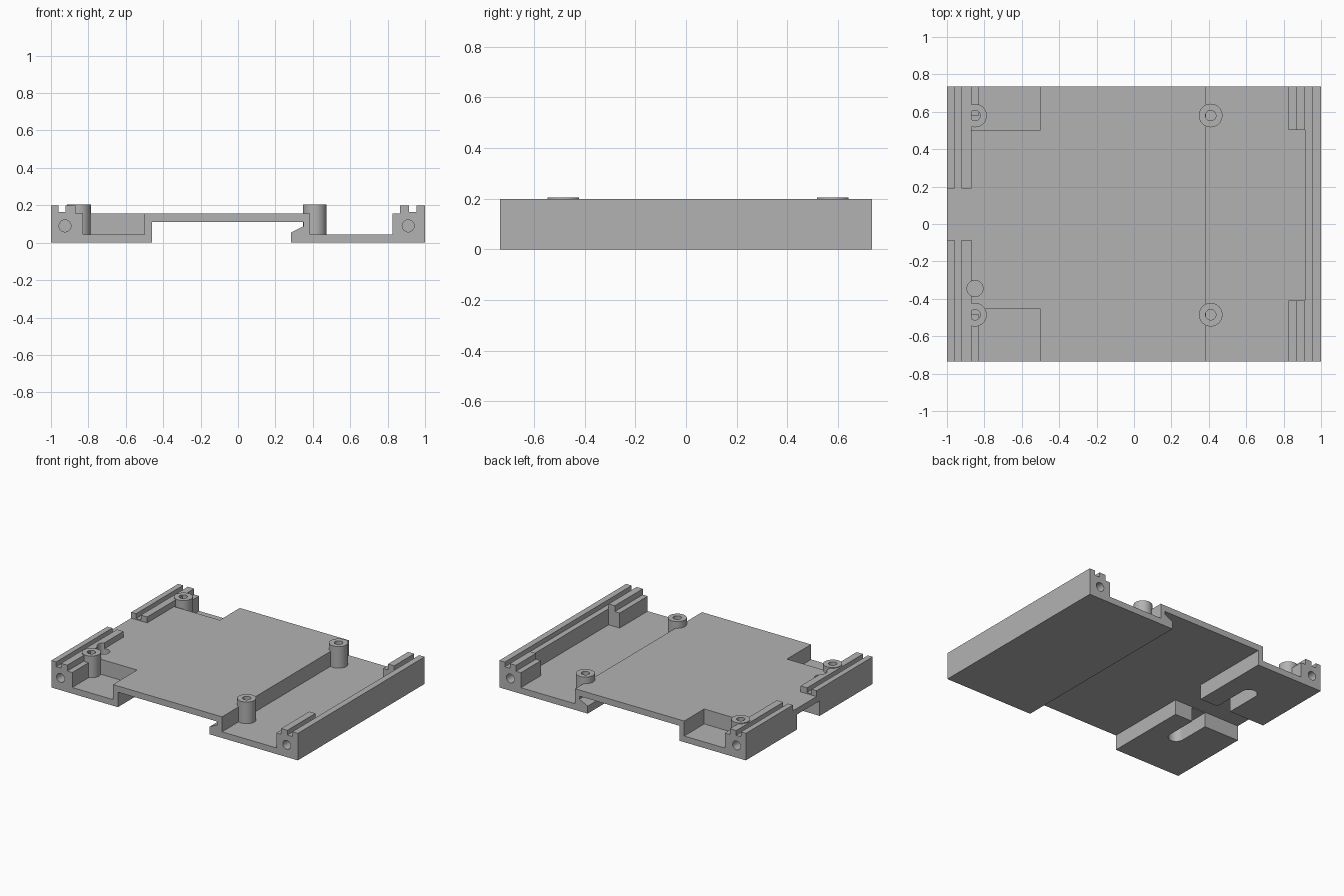
import bpy
import bmesh
import math
from mathutils import Matrix, Vector

if "Cube" in bpy.data.objects:
    bpy.data.objects.remove(bpy.data.objects["Cube"], do_unlink=True)

FRONT, BACK = -0.735, 0.735
FLOOR, UNDER, DECK, TOP = 0.045, 0.11, 0.155, 0.198
POST_TOP = 0.204

grey = bpy.data.materials.new("plain grey")
grey.use_nodes = True
tone = (0.45, 0.45, 0.45, 1)
grey.diffuse_color = tone
grey.node_tree.nodes["Principled BSDF"].inputs["Base Color"].default_value = tone


def add_object(name, bm):
    bmesh.ops.recalc_face_normals(bm, faces=bm.faces)
    mesh = bpy.data.meshes.new(name)
    bm.to_mesh(mesh)
    bm.free()
    mesh.materials.append(grey)
    obj = bpy.data.objects.new(name, mesh)
    bpy.context.collection.objects.link(obj)
    return obj


def extrude_profile(name, points):
    """Sweep an x-z outline from the front to the back."""
    bm = bmesh.new()
    face = bm.faces.new([bm.verts.new((x, FRONT, z)) for x, z in points])
    swept = bmesh.ops.extrude_face_region(bm, geom=[face])["geom"]
    moved = [v for v in swept if isinstance(v, bmesh.types.BMVert)]
    bmesh.ops.translate(bm, verts=moved, vec=(0, BACK - FRONT, 0))
    return add_object(name, bm)


def box(name, x, y, z):
    bm = bmesh.new()
    size = [b - a for a, b in (x, y, z)]
    middle = Vector([(a + b) / 2 for a, b in (x, y, z)])
    matrix = Matrix.Translation(middle) @ Matrix.Diagonal((*size, 1))
    bmesh.ops.create_cube(bm, size=1, matrix=matrix)
    return add_object(name, bm)


def cylinder(name, start, end, radius, sides=32):
    start, end = Vector(start), Vector(end)
    axis = end - start
    turn = axis.to_track_quat("Z", "Y").to_matrix().to_4x4()
    bm = bmesh.new()
    bmesh.ops.create_cone(bm, cap_ends=True, segments=sides, radius1=radius,
                          radius2=radius, depth=axis.length,
                          matrix=Matrix.Translation((start + end) / 2) @ turn)
    return add_object(name, bm)


def carve(obj, cutters):
    """Subtract the cutters, keep the result and delete the helpers."""
    for cutter in cutters:
        cutter.hide_render = True
        mod = obj.modifiers.new("cut", "BOOLEAN")
        mod.operation = "DIFFERENCE"
        mod.solver = "EXACT"
        mod.object = cutter
    graph = bpy.context.evaluated_depsgraph_get()
    result = bpy.data.meshes.new_from_object(obj.evaluated_get(graph))
    obj.modifiers.clear()
    obj.data = result
    for cutter in cutters:
        bpy.data.objects.remove(cutter, do_unlink=True)


def smooth(obj):
    bpy.ops.object.select_all(action="DESELECT")
    obj.select_set(True)
    bpy.context.view_layer.objects.active = obj
    bpy.ops.object.shade_smooth_by_angle(angle=math.radians(30))


# Tray cross-section: left rail, raised deck, undercut step, low floor, right rail
GROOVE = 0.163
outline = [
    (-1, 0), (-1, TOP), (-0.96, TOP), (-0.96, GROOVE), (-0.922, GROOVE),
    (-0.922, TOP), (-0.87, TOP), (-0.87, DECK),
    (0.385, DECK), (0.385, FLOOR), (0.825, FLOOR), (0.825, DECK),
    (0.865, DECK), (0.865, TOP), (0.915, TOP), (0.915, GROOVE),
    (0.955, GROOVE), (0.955, TOP), (1, TOP), (1, 0),
    (0.283, 0), (0.283, 0.055), (0.35, 0.088), (0.35, UNDER),
    (-0.46, UNDER), (-0.46, 0),
]
body = extrude_profile("tray_body", outline)

cuts = []
# Corner pockets, with a wider part beside each post
for inner, post_y, outer in ((-0.455, -0.485, -0.8), (0.503, 0.58, 0.8)):
    span = sorted((inner, outer))
    cuts.append(box("pocket_cut", (-0.83, -0.5), span, (FLOOR, 0.3)))
    cuts.append(box("pocket_side_cut", (-0.87, -0.82), sorted((inner, post_y)),
                    (FLOOR, 0.3)))

# Passage under the left side and gap in the left rail above it
cuts.append(box("passage_cut", (-1.1, -0.455), (-0.12, 0.14), (-0.1, UNDER)))
cuts.append(box("rail_gap_cut", (-1.1, -0.86), (-0.085, 0.19), (DECK, 0.3)))

# Round-ended slots below, open to the passage
SLOT_X, SLOT_R = -0.66, 0.055
for near, far in ((-0.1, -0.35), (0.12, 0.4)):
    cuts.append(box("slot_cut", (SLOT_X - SLOT_R, SLOT_X + SLOT_R),
                    sorted((near, far)), (-0.1, UNDER - 0.005)))
    cuts.append(cylinder("slot_end_cut", (SLOT_X, far, -0.1),
                         (SLOT_X, far, UNDER - 0.005), SLOT_R))

# Right rail is only a thin wall between its end blocks
cuts.append(box("right_rail_cut", (0.8, 0.915), (-0.41, 0.503), (FLOOR, 0.3)))

# Round recess in the deck and screw holes in the rail ends
cuts.append(cylinder("recess_cut", (-0.85, -0.345, UNDER),
                     (-0.85, -0.345, 0.3), 0.043))
for x in (-0.925, 0.91):
    for end, inside in ((FRONT - 0.1, FRONT + 0.2), (BACK + 0.1, BACK - 0.2)):
        cuts.append(cylinder("screw_cut", (x, end, 0.09), (x, inside, 0.09), 0.032))
carve(body, cuts)
smooth(body)

# Hollow mounting posts
for side, x in (("right", -0.85), ("left", 0.41)):
    for place, y in (("front", -0.485), ("back", 0.58)):
        post = cylinder(f"{place}_{side}_post", (x, y, 0.02), (x, y, POST_TOP), 0.063)
        bore = cylinder("bore_cut", (x, y, FLOOR), (x, y, 0.3), 0.028)
        carve(post, [bore])
        smooth(post)
